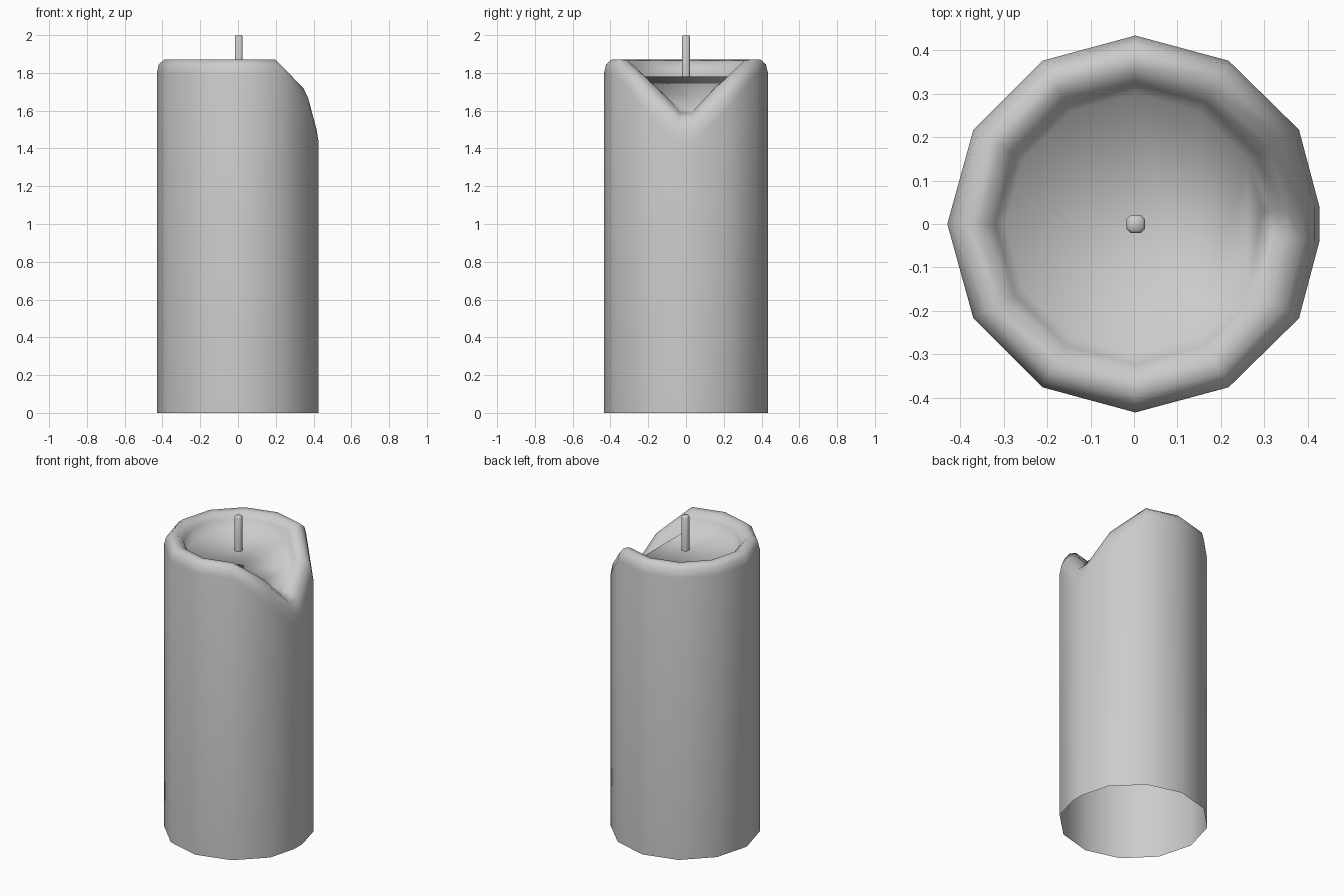
import bpy, bmesh

if "Cube" in bpy.data.objects:
    bpy.data.objects.remove(bpy.data.objects["Cube"])

# Outline columns, mirrored in y: (x, y) from the notch side round to the back
half = [(0.427, 0.04), (0.38, 0.217), (0.218, 0.376), (0.003, 0.434),
        (-0.211, 0.376), (-0.37, 0.217)]
cols = half + [(-0.43, 0.0)] + [(x, -y) for x, y in reversed(half)]
n = len(cols)

# Rim cross-section, outside to inside: scale of each ring and its heights
scales = [1.0, 1.0, 0.975, 0.91, 0.82, 0.745, 0.69]
level = [0, 1.80, 1.845, 1.87, 1.865, 1.83, 1.78]
notch_low = [0, 1.43, 1.50, 1.56, 1.58, 1.59, 1.60]
notch_side = [0, 1.61, 1.67, 1.72, 1.74, 1.73, 1.69]


def heights(i):
    k = min(i, n - 1 - i)
    return notch_low if k == 0 else notch_side if k == 1 else level


def finish(bm, name):
    bmesh.ops.recalc_face_normals(bm, faces=bm.faces)
    for f in bm.faces:
        f.smooth = True
    me = bpy.data.meshes.new(name)
    bm.to_mesh(me)
    bm.free()
    ob = bpy.data.objects.new(name, me)
    bpy.context.collection.objects.link(ob)
    return ob


# Wax body: open-bottomed wall, rounded rim with a melted notch
bm = bmesh.new()
rings = [[bm.verts.new((x * s, y * s, heights(i)[r])) for i, (x, y) in enumerate(cols)]
         for r, s in enumerate(scales)]
for a, b in zip(rings, rings[1:]):
    for i in range(n):
        j = (i + 1) % n
        bm.faces.new((a[i], a[j], b[j], b[i]))

# Wax pool: flat floor, then a slope running down into the notch
inner = rings[-1]
bm.faces.new(inner[2:n - 2])
for k in (0, 1):
    bm.faces.new((inner[k], inner[k + 1], inner[n - 2 - k], inner[n - 1 - k]))
finish(bm, "wax_body")

# Wick: square stick with rounded corners
bm = bmesh.new()
c, h = 0.011, 0.021
section = [(h, -c), (h, c), (c, h), (-c, h), (-h, c), (-h, -c), (-c, -h), (c, -h)]
wick = [[bm.verts.new((0.004 + x * s, y * s, z)) for x, y in section]
        for z, s in ((1.77, 1), (1.992, 1), (2.0, 0.75))]
for a, b in zip(wick, wick[1:]):
    for i in range(8):
        j = (i + 1) % 8
        bm.faces.new((a[i], a[j], b[j], b[i]))
bm.faces.new(wick[-1])
finish(bm, "wick")
